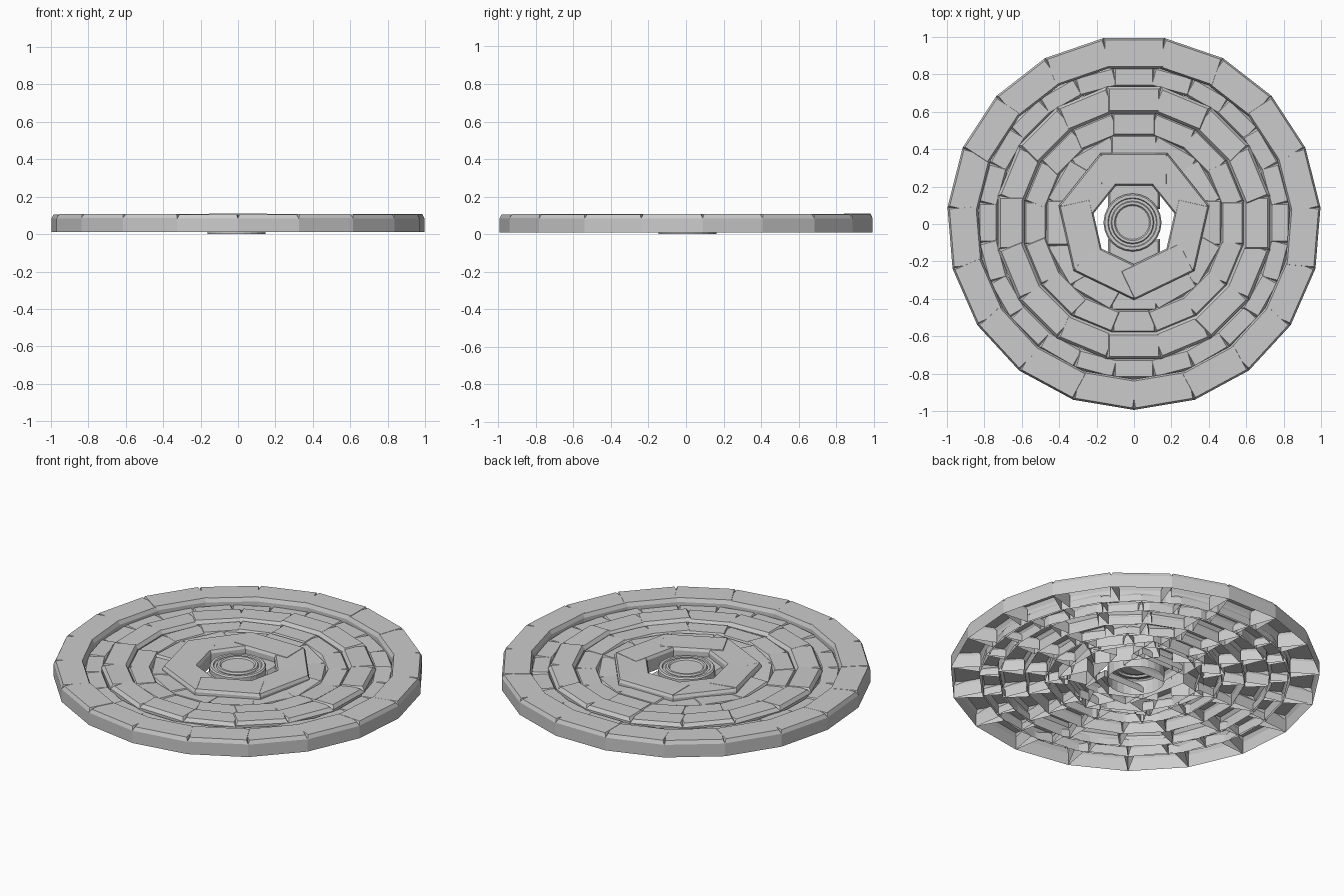
import bpy, bmesh, math, random
from mathutils import Matrix, Vector

if "Cube" in bpy.data.objects:
    bpy.data.objects.remove(bpy.data.objects["Cube"])

random.seed(4)
CY = 0.0065          # the odd brick count shifts the centre slightly
BASE = 0.01


def add_brick(bm, angle, r_in, r_out, width, top, inset, drop, tilt=0.0, center=(0, CY)):
    """Chamfered brick, open underneath, its length tangent to the ring."""
    w = width / 2
    rot = Matrix.Rotation(angle, 3, 'Z')
    loops = []
    for z, i in ((BASE, 0), (top - drop, 0), (top, inset)):
        loop = []
        for x, y in ((r_in + i, -w + i), (r_out - i, -w + i), (r_out - i, w - i), (r_in + i, w - i)):
            dz = tilt * y / w if z > BASE else 0
            loop.append(bm.verts.new(rot @ Vector((x, y, z + dz)) + Vector((*center, 0))))
        loops.append(loop)
    for a, b in zip(loops, loops[1:]):
        for k in range(4):
            n = (k + 1) % 4
            bm.faces.new((a[k], a[n], b[n], b[k]))
    bm.faces.new(loops[-1])


def finish(bm, name):
    me = bpy.data.meshes.new(name)
    bm.to_mesh(me)
    bm.free()
    ob = bpy.data.objects.new(name, me)
    bpy.context.collection.objects.link(ob)
    return ob


def brick_ring(name, count, r_in, r_out, top, inset, drop, tilt=0.0, jitter=0.0):
    bm = bmesh.new()
    width = 2 * r_out * math.tan(math.pi / count)
    for k in range(count):
        a = math.pi / 2 + k * 2 * math.pi / count
        h = top if k == 0 else top - random.uniform(0.0005, 0.0005 + jitter)
        add_brick(bm, a, r_in, r_out, width, h, inset, drop,
                  0 if k == 0 else random.uniform(-tilt, tilt))
    return finish(bm, name)


# Concentric courses of stone, from the rim inwards
brick_ring("rim_stones", 19, 0.825, 0.987, 0.109, 0.010, 0.022, 0.0, 0.004)
brick_ring("sunken_outer_course", 24, 0.725, 0.835, 0.070, 0.012, 0.018, 0.003, 0.006)
brick_ring("raised_middle_course", 16, 0.585, 0.728, 0.096, 0.014, 0.020, 0.004, 0.006)
brick_ring("inner_middle_course", 16, 0.465, 0.588, 0.080, 0.010, 0.018, 0.004, 0.006)
brick_ring("sunken_inner_course", 12, 0.345, 0.472, 0.077, 0.012, 0.018, 0.006, 0.006)
brick_ring("centre_frame_stones", 7, 0.200, 0.372, 0.105, 0.008, 0.016, 0.002, 0.004)

# Low filler stones under the front and back of the central opening
bm = bmesh.new()
for a in (math.pi / 2, -math.pi / 2):
    add_brick(bm, a, 0.08, 0.24, 0.28, 0.06, 0.012, 0.018, center=(0, 0))
finish(bm, "filler_stones")

# Central grooved disc, turned from a profile
profile = [(0.155, 0.0), (0.155, 0.085), (0.148, 0.093), (0.132, 0.093), (0.128, 0.086),
           (0.115, 0.086), (0.110, 0.096), (0.097, 0.096), (0.090, 0.088)]
SEG = 24
bm = bmesh.new()
rings = [[bm.verts.new((-0.008 + r * math.cos(2 * math.pi * k / SEG),
                        0.008 + r * math.sin(2 * math.pi * k / SEG), z))
          for k in range(SEG)] for r, z in profile]
for a, b in zip(rings, rings[1:]):
    for k in range(SEG):
        n = (k + 1) % SEG
        bm.faces.new((a[k], a[n], b[n], b[k]))
bm.faces.new(rings[-1])
finish(bm, "centre_disc")
